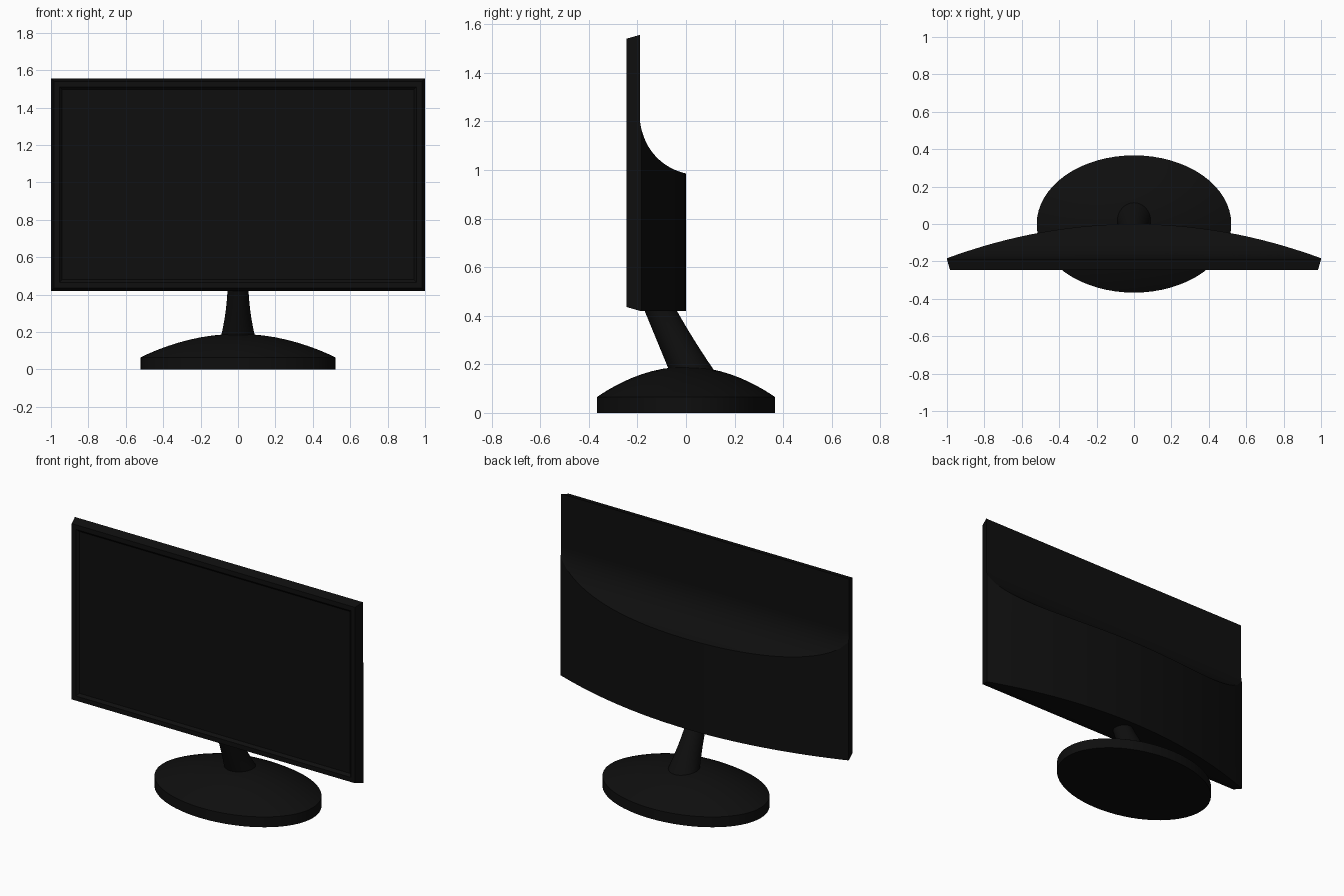
import bpy
import bmesh
from math import acos, cos, sin, pi, radians

cube = bpy.data.objects.get("Cube")
if cube:
    bpy.data.objects.remove(cube, do_unlink=True)

# One flat colour
black = bpy.data.materials.new("matte black plastic")
black.use_nodes = True
colour = (0.0045, 0.0045, 0.0045, 1)
black.diffuse_color = colour
black.node_tree.nodes["Principled BSDF"].inputs["Base Color"].default_value = colour


def loft(name, rings, angle=30):
    """Skin a list of equal closed rings and cap both ends."""
    bm = bmesh.new()
    loops = [[bm.verts.new(p) for p in ring] for ring in rings]
    n = len(loops[0])
    for a, b in zip(loops, loops[1:]):
        for i in range(n):
            j = (i + 1) % n
            bm.faces.new((a[i], a[j], b[j], b[i]))
    bm.faces.new(loops[0][::-1])
    bm.faces.new(loops[-1])
    bmesh.ops.recalc_face_normals(bm, faces=bm.faces)
    mesh = bpy.data.meshes.new(name)
    bm.to_mesh(mesh)
    bm.free()
    mesh.materials.append(black)
    obj = bpy.data.objects.new(name, mesh)
    bpy.context.collection.objects.link(obj)
    bpy.ops.object.select_all(action='DESELECT')
    obj.select_set(True)
    bpy.context.view_layer.objects.active = obj
    bpy.ops.object.shade_smooth_by_angle(angle=radians(angle))
    return obj


def ellipse(rx, ry, y, z, n=64):
    return [(rx * cos(2 * pi * i / n), y + ry * sin(2 * pi * i / n), z) for i in range(n)]


def rectangle(inset, y):
    x, low, high = 1 - inset, 0.42 + inset, 1.556 - inset
    return [(-x, y, low), (x, y, low), (x, y, high), (-x, y, high)]


# Screen frame: tapered sides, flat bezel and recessed panel
BACK = -0.19
loft("screen_frame", [rectangle(0, BACK), rectangle(0.016, -0.245),
                      rectangle(0.045, -0.245), rectangle(0.06, -0.23)])

# Back housing: bowed across, with a concave scoop rising to the flat upper back
RADIUS, SCOOP_Y, SCOOP_Z = 0.24, 0.05, 1.22
STEPS, COLUMNS = 14, 40
columns = []
for c in range(COLUMNS + 1):
    x = -1 + 2 * c / COLUMNS
    bow = -0.183 * x * x
    start = acos((SCOOP_Y - bow) / RADIUS)
    start = max(start, 0.01)
    column = [(x, BACK, 0.42), (x, bow, 0.42)]
    # start angle is measured from the vertical tangent of the scoop
    for s in range(STEPS + 1):
        t = start * (1 - s / STEPS)
        column.append((x, SCOOP_Y - RADIUS * cos(t), SCOOP_Z - RADIUS * sin(t)))
    columns.append(column)
loft("back_housing", columns, 25)

# Oval domed base
base = [ellipse(0.52, 0.367, 0, 0), ellipse(0.52, 0.367, 0, 0.065)]
for i in range(1, 12):
    r = cos(pi / 2 * i / 12)
    base.append(ellipse(0.52 * r, 0.367 * r, 0, 0.065 + 0.125 * (1 - r * r)))
loft("base", base)

# Leaning neck, flaring towards the base
neck = []
for i in range(13):
    t = i / 12
    z = 0.14 + 0.34 * t
    flare = (1 - t) ** 2
    front = -0.055 - 0.14 * t
    rear = 0.14 - 0.24 * t + 0.03 * t * t
    neck.append(ellipse(0.055 + 0.045 * flare, (rear - front) / 2, (rear + front) / 2, z, 40))
loft("neck", neck)
